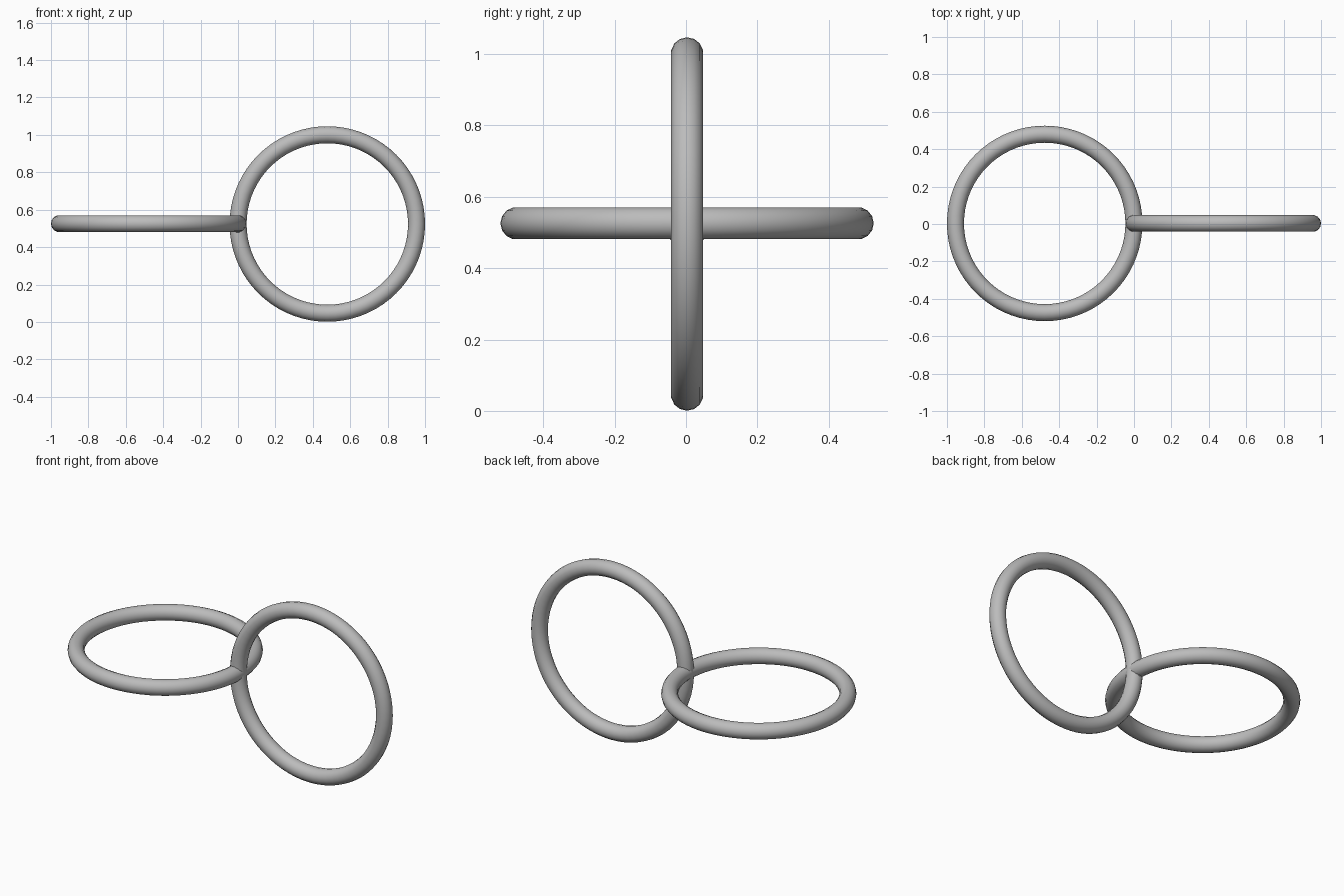
import bpy
import math

if "Cube" in bpy.data.objects:
    bpy.data.objects.remove(bpy.data.objects["Cube"])

MAJOR, MINOR = 0.477, 0.0455
CENTRE_Z = 0.5235

grey = bpy.data.materials.new("plain_grey")
grey.diffuse_color = (0.5, 0.5, 0.5, 1.0)
grey.use_nodes = True
grey.node_tree.nodes["Principled BSDF"].inputs["Base Color"].default_value = grey.diffuse_color


def finish(name):
    obj = bpy.context.object
    obj.name = name
    obj.data.materials.append(grey)
    bpy.ops.object.shade_smooth_by_angle(angle=math.radians(40))
    return obj


def ring(name, location, rotation):
    bpy.ops.mesh.primitive_torus_add(
        major_segments=72, minor_segments=14,
        major_radius=MAJOR, minor_radius=MINOR,
        location=location, rotation=rotation)
    return finish(name)


# Two equal rings, one flat and one upright, crossing at the middle
ring("flat_ring", (-0.4775, 0.003, CENTRE_Z + 0.002), (0, 0, 0))
ring("upright_ring", (0.4775, 0.003, CENTRE_Z), (math.pi / 2, 0, 0))

# Small blend filling the corners where the rings fuse
bpy.ops.mesh.primitive_uv_sphere_add(
    segments=20, ring_count=12, radius=1, location=(0, 0.003, CENTRE_Z))
bpy.context.object.scale = (0.042, 0.064, 0.064)
bpy.ops.object.transform_apply(location=False, rotation=False, scale=True)
finish("joint_blend")
